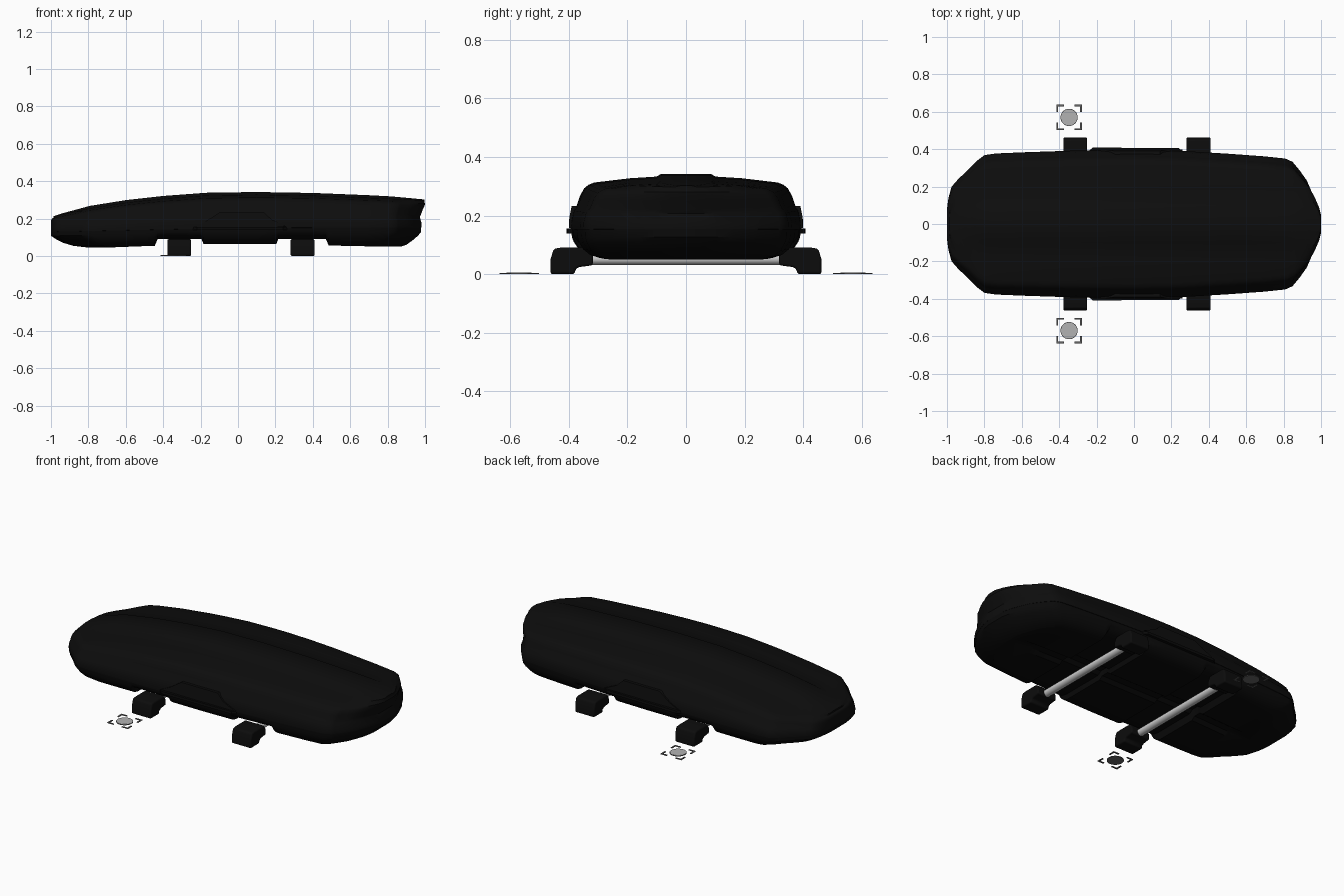
import bpy, bmesh, math
from mathutils import Vector

if "Cube" in bpy.data.objects:
    bpy.data.objects.remove(bpy.data.objects["Cube"])


def material(name, v):
    m = bpy.data.materials.new(name)
    m.diffuse_color = (v, v, v, 1)
    m.use_nodes = True
    m.node_tree.nodes["Principled BSDF"].inputs["Base Color"].default_value = m.diffuse_color
    return m


LID = material("gloss black", 0.004)
BASE = material("matte black", 0.003)
FOOT = material("foot black", 0.0038)
METAL = material("bar metal", 0.6)
DISC = material("disc grey", 0.45)
MARK = material("marker dark grey", 0.13)


def finish(name, bm, mat, angle=35):
    bmesh.ops.recalc_face_normals(bm, faces=bm.faces[:])
    me = bpy.data.meshes.new(name)
    bm.to_mesh(me)
    bm.free()
    ob = bpy.data.objects.new(name, me)
    bpy.context.collection.objects.link(ob)
    me.materials.append(mat)
    bpy.ops.object.select_all(action='DESELECT')
    ob.select_set(True)
    bpy.context.view_layer.objects.active = ob
    bpy.ops.object.shade_smooth_by_angle(angle=math.radians(angle))
    return ob


def interp(table, x):
    for (a, va), (b, vb) in zip(table, table[1:]):
        if x <= b:
            return va + (vb - va) * max(0, (x - a) / (b - a))
    return table[-1][1]


# plan outline (half width), roof line, seam line and underside along x
WIDTH = [(-1, .08), (-.992, .14), (-.975, .2), (-.94, .24), (-.89, .287), (-.84, .338),
         (-.8, .368), (-.74, .377), (-.6, .383), (-.3, .393), (0, .396), (.25, .391),
         (.5, .376), (.7, .362), (.82, .35), (.86, .333), (.9, .287), (.94, .232),
         (.97, .165), (.99, .11), (1, .06)]
TOP = [(-1, .213), (-.96, .224), (-.8, .259), (-.6, .29), (-.4, .312), (-.17, .329),
       (.1, .333), (.4, .328), (.7, .316), (.92, .306), (1, .302)]
SEAM = [(-1, .128), (0, .148), (1, .152)]
BOTTOM = [(-1, .046), (-.78, .046), (-.445, .054), (-.43, .09), (-.195, .09), (-.185, .065),
          (.205, .065), (.215, .09), (.47, .09), (.485, .056), (.87, .05), (1, .05)]
XS = sorted({round(x, 3) for x, _ in WIDTH + BOTTOM + TOP} | {-.5, -.1, .1, .6})


def shell(name, profile, centre, z_from, z_to, mat, inset=0):
    """Loft half sections along x. profile: (side inset, nose inset, tail inset, t).
    centre: (y as share of .3 half width, t, z offset)."""
    bm = bmesh.new()
    rows = []
    for x in XS:
        w = interp(WIDTH, x) - inset
        k = min(1, w / .3)
        a, b = interp(z_from, x), interp(z_to, x)
        nose, tail = max(0, (-x - .5) / .5), max(0, (x - .5) / .5)
        half = [(x + nose * n - tail * t_, w - d * k, a + (b - a) * t)
                for d, n, t_, t in profile]
        n, t_ = profile[-1][1:3]
        fade = min(1, (1 - abs(x)) / .2)
        half += [(x + nose * n - tail * t_, y * k, a + (b - a) * t + dz * fade)
                 for y, t, dz in centre]
        row = [bm.verts.new(p) for p in half]
        row += [bm.verts.new((p[0], -p[1], p[2])) for p in reversed(half)]
        rows.append(row)
    for r, s in zip(rows, rows[1:]):
        for i in range(len(r) - 1):
            bm.faces.new((r[i], r[i + 1], s[i + 1], s[i]))
    for r in (rows[0], rows[-1]):
        m = len(r)
        for i in range(m // 2 - 1):
            bm.faces.new((r[i], r[i + 1], r[m - 2 - i], r[m - 1 - i]))
    return finish(name, bm, mat)


# lid with side belt step and raised spine
shell("lid",
      [(.014, .012, .034, 0), (.001, 0, .02, .01), (0, 0, .018, .15), (.009, 0, .028, .37),
       (.022, 0, .022, .46), (.034, 0, .012, .65), (.048, .002, .002, .79),
       (.062, .006, .0, .85), (.08, .014, .003, .89)],
      [(.19, .97, 0), (.1, 1, 0), (.086, 1, .009)], SEAM, TOP, LID)

# lower tray with bar recesses and centre groove
shell("base_tray",
      [(0, 0, .02, -.03), (.002, 0, .022, .25), (.008, .025, .04, .45), (.022, .065, .07, .7),
       (.045, .12, .1, .9), (.075, .19, .13, 1)],
      [(.25, 1, 0), (.045, 1, 0), (.022, 1, .017)], SEAM, BOTTOM, BASE, .004)


def prism(name, pts, to3d, depth, mat, bevel=0, angle=35):
    """Extrude a flat outline by a vector, optionally bevelled."""
    bm = bmesh.new()
    f = bm.faces.new([bm.verts.new(to3d(*p)) for p in pts])
    g = bmesh.ops.extrude_face_region(bm, geom=[f])
    bmesh.ops.translate(bm, vec=Vector(depth),
                        verts=[v for v in g["geom"] if isinstance(v, bmesh.types.BMVert)])
    ob = finish(name, bm, mat, angle)
    if bevel:
        md = ob.modifiers.new("Bevel", 'BEVEL')
        md.width, md.segments, md.limit_method = bevel, 3, 'ANGLE'
        md.angle_limit = math.radians(50)
    return ob


def cylinder(name, loc, rx, ry, depth, axis, mat, n=32):
    ring = [(rx * math.cos(i * math.tau / n), ry * math.sin(i * math.tau / n)) for i in range(n)]
    x, y, z = loc
    if axis == 'Y':
        return prism(name, ring, lambda a, b: (x + a, y - depth / 2, z + b), (0, depth, 0), mat)
    return prism(name, ring, lambda a, b: (x + a, y + b, z), (0, 0, depth), mat)


# roof bars and their feet
FOOT_SIDE = [(.463, 0), (.463, .05), (.452, .086), (.43, .09), (.335, .09),
             (.318, .06), (.318, .03), (.365, .024), (.378, .016), (.38, 0)]
for tag, bx in (("front", -.314), ("rear", .345)):
    cylinder(tag + "_bar", (bx, 0, .051), .023, .02, .68, 'Y', METAL)
    for side, s in (("right", -1), ("left", 1)):
        prism(f"{tag}_{side}_foot", FOOT_SIDE, lambda y, z: (bx - .064, s * y, z),
              (.128, 0, 0), FOOT, .018)

for side, s in (("right", -1), ("left", 1)):
    # side opening panel and grip rail
    prism(side + "_latch_panel", [(-.23, .158), (-.17, .187), (-.1, .232), (.14, .232),
                                  (.18, .195), (.26, .158)],
          lambda x, z: (x, s * (.399 - .2 * max(0, z - .19)), z), (0, -s * .02, 0), LID)
    prism(side + "_grip_rail", [(-.24, .392), (-.22, .409), (.24, .405), (.262, .388)],
          lambda x, y: (x, s * y, .139), (0, 0, .016), BASE)

    # ground marker: disc and four corner brackets
    cx, cy = -.347, s * .57
    cylinder(side + "_marker_rim", (cx, cy, 0), .046, .046, .004, 'Z', MARK)
    cylinder(side + "_marker_disc", (cx, cy, .0005), .043, .043, .0045, 'Z', DISC)
    for i, (a, b) in enumerate(((1, 1), (-1, 1), (-1, -1), (1, -1))):
        prism(f"{side}_marker_corner_{i + 1}",
              [(.068, .068), (.028, .068), (.028, .059), (.059, .059), (.059, .028), (.068, .028)],
              lambda u, v: (cx + a * u, cy + b * v, 0), (0, 0, .004), MARK)
